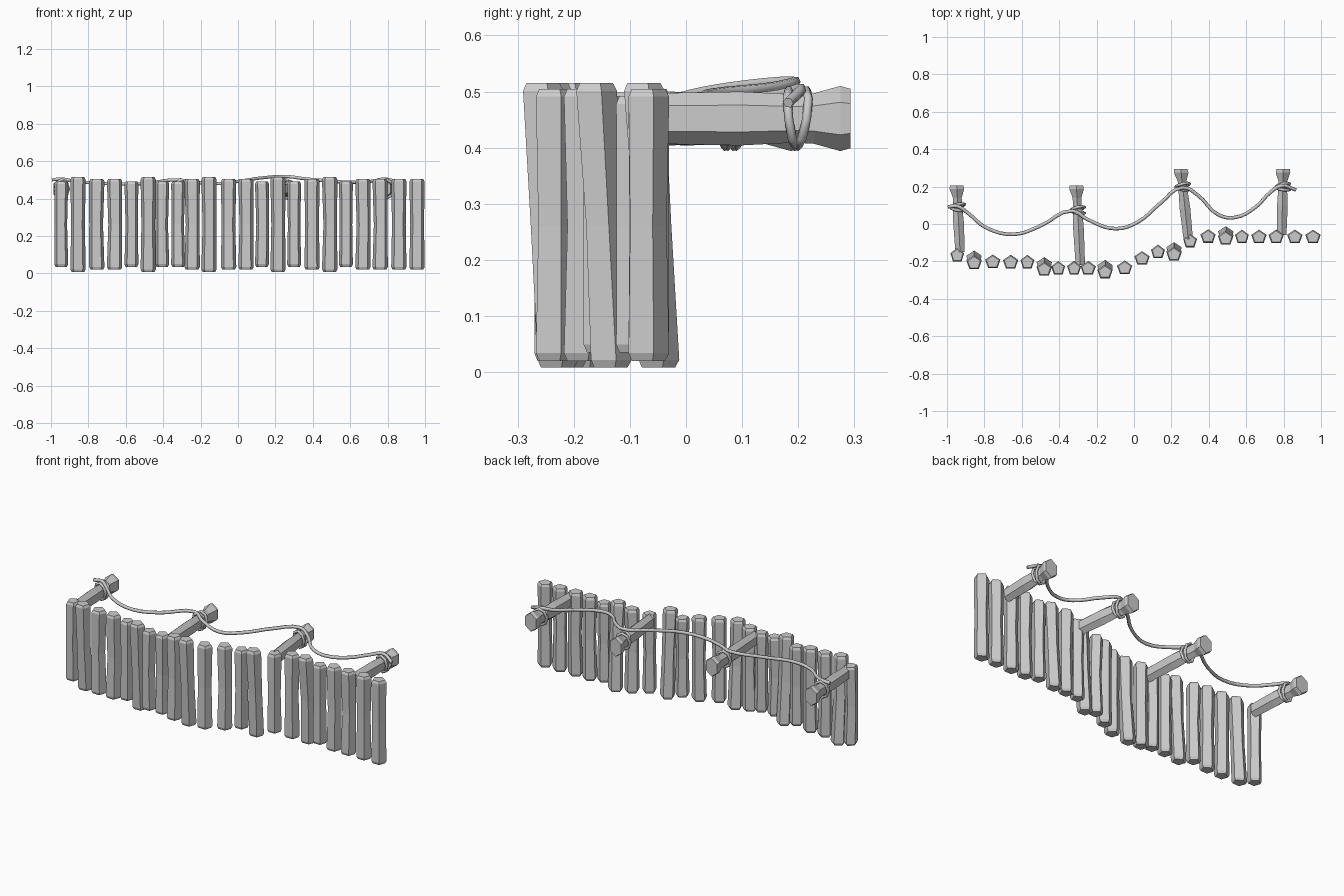
import bpy, bmesh, math, random
from mathutils import Vector

if "Cube" in bpy.data.objects:
    bpy.data.objects.remove(bpy.data.objects["Cube"])
random.seed(4)


def loft(name, rings):
    """Skin equal-sized rings of points and cap both ends, flat shaded."""
    bm = bmesh.new()
    rows = [[bm.verts.new(p) for p in r] for r in rings]
    n = len(rows[0])
    for a, b in zip(rows, rows[1:]):
        for i in range(n):
            j = (i + 1) % n
            bm.faces.new((a[i], a[j], b[j], b[i]))
    bm.faces.new(rows[0])
    bm.faces.new(rows[-1])
    bmesh.ops.recalc_face_normals(bm, faces=bm.faces)
    me = bpy.data.meshes.new(name)
    bm.to_mesh(me)
    bm.free()
    ob = bpy.data.objects.new(name, me)
    bpy.context.collection.objects.link(ob)


def rope(name, pts, radius=0.0095, closed=False, smooth=True):
    """Five-sided rope through the points."""
    cu = bpy.data.curves.new(name, 'CURVE')
    cu.dimensions = '3D'
    cu.bevel_depth = radius
    cu.bevel_resolution = 1
    cu.use_fill_caps = True
    cu.resolution_u = 4
    sp = cu.splines.new('BEZIER' if smooth else 'POLY')
    if smooth:
        sp.bezier_points.add(len(pts) - 1)
        for b, p in zip(sp.bezier_points, pts):
            b.co = p
            b.handle_left_type = b.handle_right_type = 'AUTO'
    else:
        sp.points.add(len(pts) - 1)
        for b, p in zip(sp.points, pts):
            b.co = (*p, 1)
    sp.use_cyclic_u = closed
    ob = bpy.data.objects.new(name, cu)
    bpy.context.collection.objects.link(ob)


# Pentagonal planks: centre x, centre y
planks = [(-.945, -.168), (-.855, -.195), (-.755, -.203), (-.66, -.205), (-.57, -.205),
          (-.48, -.23), (-.405, -.238), (-.32, -.238), (-.245, -.238), (-.155, -.245),
          (-.05, -.235), (.043, -.185), (.128, -.15), (.214, -.15), (.3, -.092),
          (.396, -.068), (.49, -.065), (.577, -.07), (.668, -.07), (.76, -.07),
          (.86, -.07), (.957, -.07)]
tilted = {1, 5, 9, 13, 16}
short = {0, 4, 6, 7, 12, 14, 17}
for k, (x, y) in enumerate(planks):
    z0, z1, lean = .02, .505, 0.0
    if k in tilted:
        z0, z1, lean = .008, .515, .013
    elif k in short:
        z0, z1 = .035, .492
    w = .039 if k in short else .043
    dx, dy = random.uniform(-.004, .004), random.uniform(-.004, .004)
    rings = []
    for z, s, l, m in ((z0, .82, 1, 0), (z0 + .014, 1, 1, 0), (.26, .9, 0, 1),
                       (z1 - .014, 1, -1, 0), (z1, .82, -1, 0)):
        rings.append([(x + dx * m + w * s * math.sin(i * math.tau / 5),
                       y + dy * m + lean * l + .04 * s * math.cos(i * math.tau / 5), z)
                      for i in range(5)])
    loft(f"plank_{k + 1}", rings)

# Hexagonal posts with flared heads: head x, head y, base x, base y, rope tie y
posts = [(-.948, .205, -.93, -.15, .085), (-.308, .205, -.287, -.22, .07),
         (.25, .293, .29, -.08, .195), (.797, .293, .79, -.06, .195)]
ZC = .452
for k, (hx, hy, bx, by, ty) in enumerate(posts):
    rings = []
    for y, wx, wz in ((hy, .042, .053), (hy - .018, .045, .058), (hy - .065, .027, .045),
                      (hy - .1, .027, .043), ((hy + by) / 2 - .02, .033, .048),
                      (by, .029, .045)):
        x = bx + (hx - bx) * (y - by) / (hy - by)
        rings.append([(x + wx * math.sin(i * math.tau / 6), y,
                       ZC + wz * math.cos(i * math.tau / 6)) for i in range(6)])
    loft(f"post_{k + 1}", rings)
    # Two tilted rope turns around each post
    cx = bx + (hx - bx) * (ty - by) / (hy - by)
    for s, (off, tilt) in enumerate(((.012, .008), (-.006, -.006))):
        rope(f"rope_turn_{k + 1}_{s + 1}",
             [(cx + .037 * math.sin(i * math.tau / 8), 
               ty + off + tilt * (math.cos(i * math.tau / 8) + math.sin(i * math.tau / 8)),
               ZC + .05 * math.cos(i * math.tau / 8)) for i in range(8)],
             .008, True, False)

# Long sagging rope resting over the posts
rope("hanging_rope", [
    (-.995, .092, .5), (-.945, .095, .505), (-.89, .06, .495), (-.79, -.02, .485),
    (-.64, -.055, .478), (-.5, -.01, .48), (-.33, .07, .5), (-.25, .025, .49),
    (-.1, -.025, .48), (.02, .01, .495), (.14, .11, .512), (.26, .195, .518),
    (.34, .155, .508), (.45, .05, .497), (.54, .035, .49), (.65, .09, .488),
    (.73, .17, .495), (.79, .205, .505), (.865, .182, .48)])
